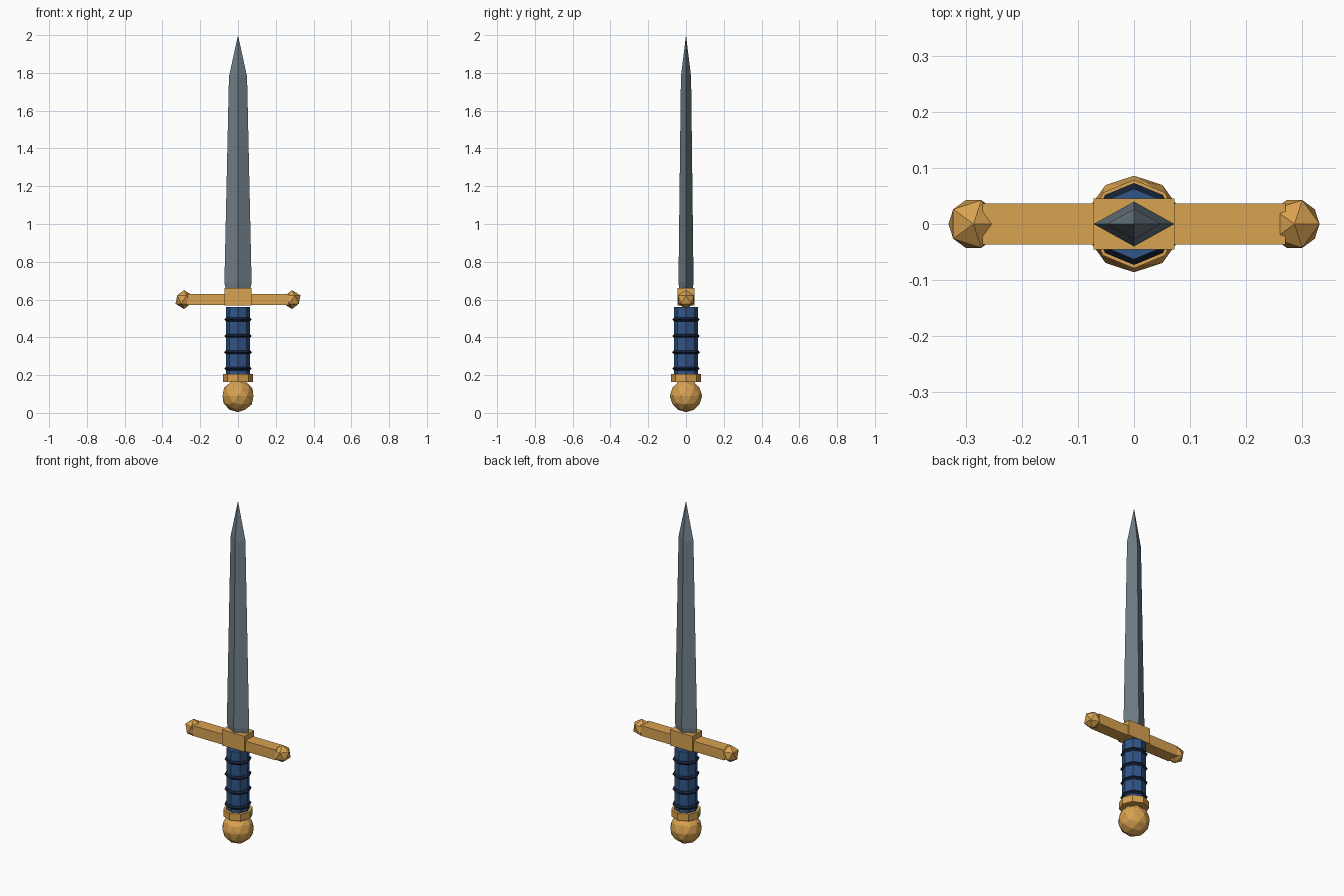
import bpy, bmesh
from math import pi

if "Cube" in bpy.data.objects:
    bpy.data.objects.remove(bpy.data.objects["Cube"])


def material(name, rgb):
    m = bpy.data.materials.new(name)
    m.diffuse_color = (*rgb, 1)
    m.use_nodes = True
    m.node_tree.nodes["Principled BSDF"].inputs["Base Color"].default_value = m.diffuse_color
    return m


STEEL = material("steel", (0.16, 0.21, 0.24))
GOLD = material("gold", (0.69, 0.36, 0.08))
BLUE = material("blue_leather", (0.03, 0.09, 0.24))
DARK = material("dark_cord", (0.008, 0.015, 0.035))


def finish(name, mat):
    ob = bpy.context.object
    ob.name = name
    ob.data.materials.append(mat)
    return ob


def box(name, size, z, mat):
    bpy.ops.mesh.primitive_cube_add(size=1, location=(0, 0, z))
    bpy.context.object.scale = size
    bpy.ops.object.transform_apply(location=False, rotation=False, scale=True)
    return finish(name, mat)


def octagon(name, radius, z0, z1, mat):
    bpy.ops.mesh.primitive_cylinder_add(
        vertices=8, radius=radius, depth=z1 - z0, location=(0, 0, (z0 + z1) / 2))
    return finish(name, mat)


def ball(name, radius, location, subdivisions, mat):
    bpy.ops.mesh.primitive_ico_sphere_add(
        subdivisions=subdivisions, radius=radius, location=location)
    return finish(name, mat)


# Blade: diamond cross-sections (z, half width, half thickness) up to a point
bm = bmesh.new()
rings = []
for z, w, t in [(0.64, 0.062, 0.034), (0.69, 0.072, 0.04), (1.78, 0.048, 0.027)]:
    rings.append([bm.verts.new(p) for p in ((w, 0, z), (0, t, z), (-w, 0, z), (0, -t, z))])
tip = bm.verts.new((0, 0, 2.0))
bm.faces.new(rings[0][::-1])
for i in range(4):
    j = (i + 1) % 4
    for a, b in zip(rings, rings[1:]):
        bm.faces.new((a[i], a[j], b[j], b[i]))
    bm.faces.new((rings[-1][i], rings[-1][j], tip))
mesh = bpy.data.meshes.new("blade")
bm.to_mesh(mesh)
bm.free()
blade = bpy.data.objects.new("blade", mesh)
mesh.materials.append(STEEL)
bpy.context.collection.objects.link(blade)

# Crossguard with a thicker block and end balls
box("guard_bar", (0.54, 0.073, 0.06), 0.60, GOLD)
box("guard_block", (0.145, 0.09, 0.092), 0.615, GOLD)
for side, x in (("left", -0.286), ("right", 0.286)):
    ball(f"guard_ball_{side}", 0.05, (x, 0, 0.60), 1, GOLD)

# Grip wrapped with four cords
octagon("grip", 0.063, 0.19, 0.56, BLUE)
for i in range(4):
    bpy.ops.mesh.primitive_torus_add(
        major_segments=8, minor_segments=4, major_radius=0.063, minor_radius=0.01,
        location=(0, 0, 0.234 + i * 0.087))
    finish(f"grip_cord_{i + 1}", DARK)

# Collar and pommel
octagon("pommel_collar", 0.079, 0.164, 0.205, GOLD)
ball("pommel", 0.086, (0, 0, 0.09), 2, GOLD)
